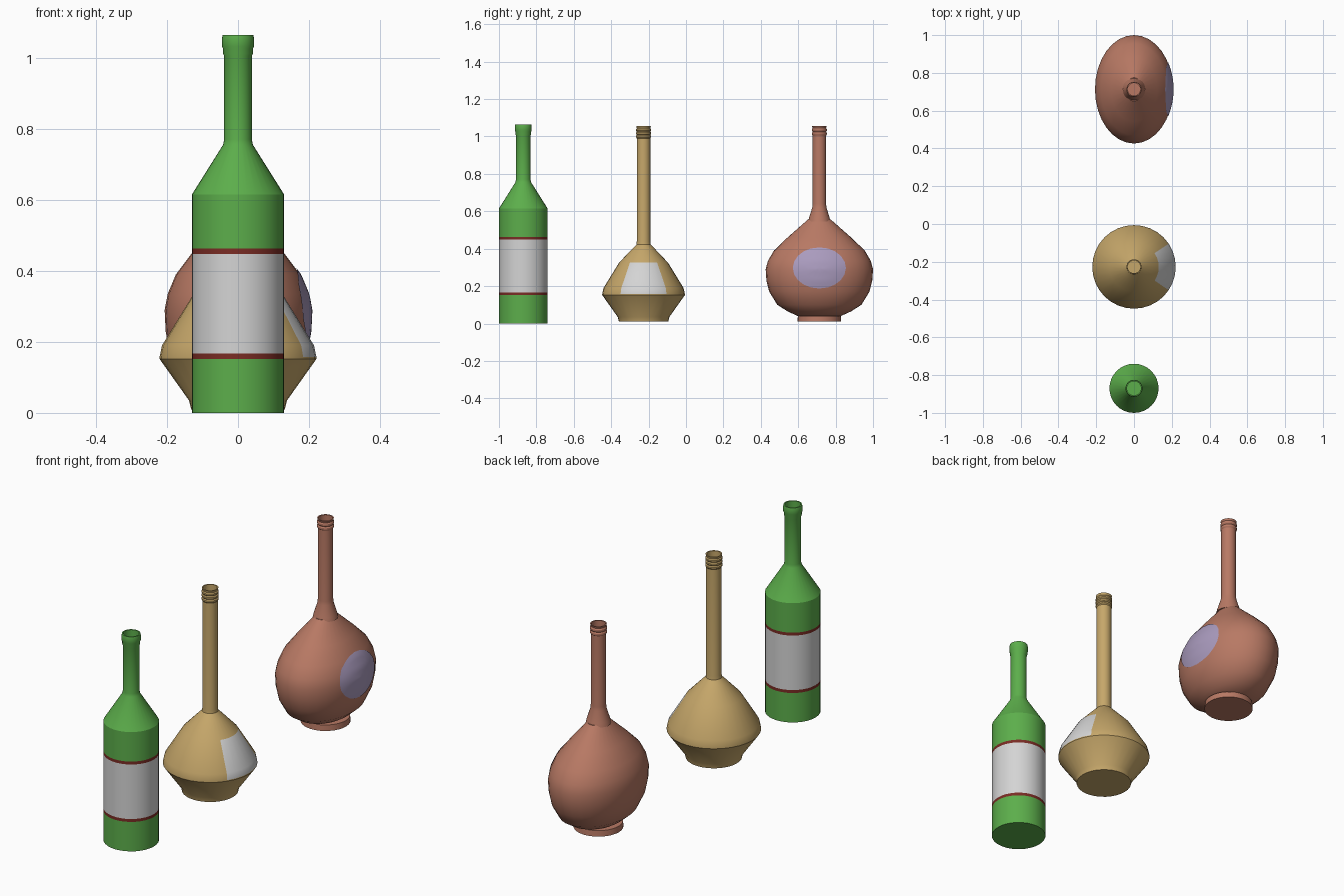
import bpy, bmesh
from math import pi, cos, sin, atan2, sqrt, radians

cube = bpy.data.objects.get("Cube")
if cube:
    bpy.data.objects.remove(cube)


def material(name, rgb):
    lin = [(c / 255 / 12.92) if c < 11 else ((c / 255 + 0.055) / 1.055) ** 2.4 for c in rgb]
    m = bpy.data.materials.new(name)
    m.use_nodes = True
    m.diffuse_color = (*lin, 1)
    m.node_tree.nodes["Principled BSDF"].inputs["Base Color"].default_value = (*lin, 1)
    return m


green = material("green glass", (92, 174, 75))
white = material("label white", (212, 212, 212))
maroon = material("band maroon", (122, 44, 36))
tan = material("tan glass", (198, 167, 106))
rust = material("rust glass", (184, 121, 100))
lilac = material("label lilac", (170, 155, 190))


def finish(name, bm, mats, angle=30):
    mesh = bpy.data.meshes.new(name)
    bm.to_mesh(mesh)
    bm.free()
    for m in mats:
        mesh.materials.append(m)
    ob = bpy.data.objects.new(name, mesh)
    bpy.context.collection.objects.link(ob)
    bpy.ops.object.select_all(action='DESELECT')
    ob.select_set(True)
    bpy.context.view_layer.objects.active = ob
    bpy.ops.object.shade_smooth_by_angle(angle=radians(angle))
    return ob


def lathe(name, y, profile, mats, rule=None, flat=1, angle=30, n=32):
    """Spin (radius, z) points about a vertical axis at y, closing both ends.
    flat scales the x radius; rule(z, angle) picks a material for each face."""
    bm = bmesh.new()
    rings = []
    for r, z in profile:
        rings.append([bm.verts.new((r * flat * cos(2 * pi * i / n),
                                    r * sin(2 * pi * i / n), z)) for i in range(n)])
    for a, b in zip(rings, rings[1:]):
        for i in range(n):
            j = (i + 1) % n
            bm.faces.new((a[i], a[j], b[j], b[i]))
    bm.faces.new(rings[0][::-1])
    bm.faces.new(rings[-1])
    if rule:
        for f in bm.faces:
            c = f.calc_center_median()
            f.material_index = rule(c.z, atan2(c.y, c.x))
    ob = finish(name, bm, mats, angle)
    ob.location.y = y
    return ob


def mouth(r, top, depth=0.12):
    """Rim and hollow at the top of a neck."""
    return [(r, top), (r - 0.006, top), (r - 0.006, top - depth)]


def threads(r, z, count, step):
    """Small raised rings round a neck."""
    pts = []
    for k in range(count):
        b = z + k * step
        pts += [(r, b), (r + 0.004, b + step * 0.3), (r + 0.004, b + step * 0.7), (r, b + step)]
    return pts


# Wine bottle with a wrapped label between two bands
def wine_rule(z, a):
    if 0.167 < z < 0.448:
        return 1
    return 2 if 0.152 < z < 0.463 else 0


lathe("wine_bottle", -0.87,
      [(0.13, 0), (0.13, 0.152), (0.13, 0.167), (0.13, 0.448), (0.13, 0.463),
       (0.13, 0.615), (0.042, 0.755), (0.039, 0.77), (0.039, 1.005),
       (0.042, 1.012), (0.042, 1.025), (0.045, 1.032), (0.045, 1.055)]
      + mouth(0.043, 1.065), [green, white, maroon], wine_rule)

# Cone-bodied bottle with a label on its left side
lathe("cone_bottle", -0.227,
      [(0.132, 0.01), (0.138, 0.035), (0.221, 0.152), (0.221, 0.157), (0.214, 0.19),
       (0.131, 0.325), (0.06, 0.4), (0.038, 0.422), (0.036, 0.44)]
      + threads(0.036, 0.99, 3, 0.018) + mouth(0.039, 1.055), [tan, white],
      lambda z, a: int(0.156 < z < 0.325 and abs(a) < radians(33.8)))

# Flattened round bottle: oval bulb, round neck and foot
ROUND_Y, FLAT = 0.713, 0.72
bulb = [(0.115, 0.04), (0.17, 0.065), (0.225, 0.1), (0.268, 0.17), (0.283, 0.23),
        (0.287, 0.29), (0.275, 0.335), (0.243, 0.39), (0.17, 0.46), (0.062, 0.555)]
lathe("flask_bulb", ROUND_Y, bulb, [rust], flat=FLAT, angle=40)
lathe("flask_foot", ROUND_Y, [(0.117, 0.01), (0.115, 0.04)], [rust])
lathe("flask_neck", ROUND_Y,
      [(0.06, 0.545), (0.055, 0.565), (0.038, 0.62), (0.036, 0.64)]
      + threads(0.036, 1.005, 2, 0.02) + mouth(0.039, 1.055), [rust])


def bulb_radius(z):
    for (r0, z0), (r1, z1) in zip(bulb, bulb[1:]):
        if z0 <= z <= z1:
            return r0 + (r1 - r0) * (z - z0) / (z1 - z0)
    return 0


# Oval label laid over the bulb on its left side
bm = bmesh.new()
SIDES, RINGS = 20, 8


def label_vert(t, k):
    y = 0.142 * k * cos(t)
    z = 0.297 + 0.11 * k * sin(t)
    r = bulb_radius(z)
    return bm.verts.new((FLAT * sqrt(max(r * r - y * y, 0)) + 0.003, y, z))


centre = label_vert(0, 0)
rings = [[label_vert(2 * pi * i / SIDES, k / RINGS) for i in range(SIDES)]
         for k in range(1, RINGS + 1)]
for i in range(SIDES):
    j = (i + 1) % SIDES
    bm.faces.new((centre, rings[0][i], rings[0][j]))
    for a, b in zip(rings, rings[1:]):
        bm.faces.new((a[i], b[i], b[j], a[j]))
finish("flask_label", bm, [lilac], 40).location.y = ROUND_Y
